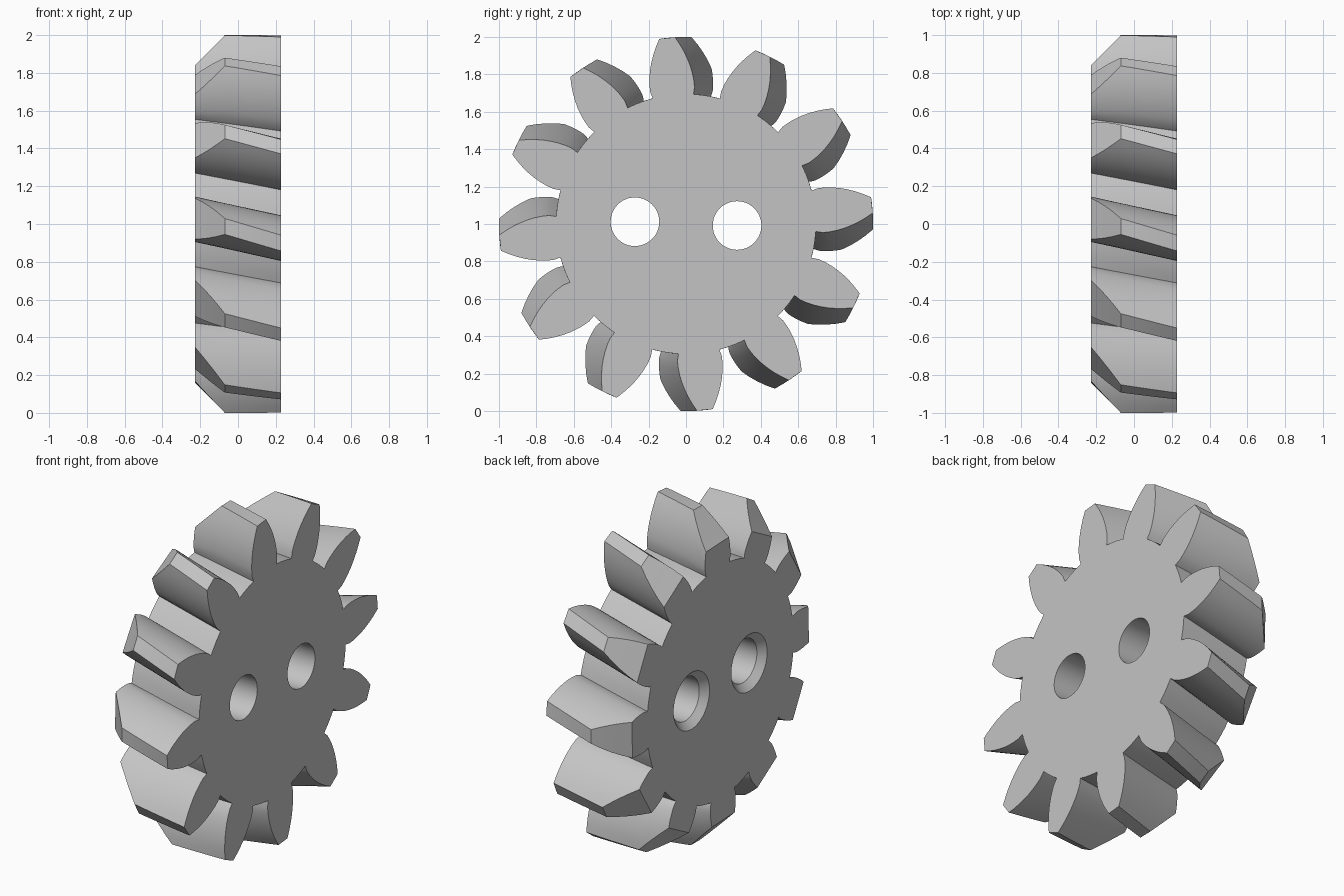
import bpy, bmesh, math
from mathutils import Vector

cube = bpy.data.objects.get("Cube")
if cube:
    bpy.data.objects.remove(cube, do_unlink=True)

TEETH = 12
HALF = 0.228          # half of the gear thickness
ROOT, TIP = 0.695, 1.0
BEVEL_X, BEVEL_TIP = -0.07, 0.843
TWIST = 0.135         # helix angle across the thickness
START = math.radians(95.8)
FLANK = 8             # samples along each tooth flank

grey = bpy.data.materials.new("light_grey")
grey.use_nodes = True
grey.diffuse_color = (0.55, 0.55, 0.55, 1)
grey.node_tree.nodes["Principled BSDF"].inputs["Base Color"].default_value = (0.55, 0.55, 0.55, 1)


def polar(x, r, a):
    return Vector((x, r * math.cos(a), 1 + r * math.sin(a)))


def half_angle(r):
    """Half the angular width of a tooth at radius r."""
    d = r - 0.745
    return math.asin((0.12 - (1.2 if d > 0 else 4) * d * d) / r)


def section(x):
    """Gear outline at depth x, turned by the helix and cut by the bevel."""
    t = max(0, (BEVEL_X - x) / (BEVEL_X + HALF))
    tip = TIP + (BEVEL_TIP - TIP) * t
    turn = START - TWIST * (HALF - x) / (2 * HALF)
    radii = [ROOT + (tip - ROOT) * i / FLANK for i in range(FLANK + 1)]
    pitch = math.tau / TEETH
    points = []
    for k in range(TEETH):
        a = turn + k * pitch
        points += [polar(x, r, a - half_angle(r)) for r in radii]
        points += [polar(x, r, a + half_angle(r)) for r in reversed(radii)]
        # root land up to the next tooth
        h = half_angle(ROOT)
        points += [polar(x, ROOT, a + h + (pitch - 2 * h) * f / 3) for f in (1, 2)]
    return points


def loft(name, rings):
    """Closed solid through a list of equal-length point rings."""
    bm = bmesh.new()
    loops = [[bm.verts.new(p) for p in ring] for ring in rings]
    n = len(loops[0])
    for lo, hi in zip(loops, loops[1:]):
        for i in range(n):
            j = (i + 1) % n
            bm.faces.new((lo[i], lo[j], hi[j], hi[i]))
    bm.faces.new(loops[0])
    bm.faces.new(loops[-1])
    bmesh.ops.recalc_face_normals(bm, faces=bm.faces)
    mesh = bpy.data.meshes.new(name)
    bm.to_mesh(mesh)
    bm.free()
    obj = bpy.data.objects.new(name, mesh)
    bpy.context.collection.objects.link(obj)
    mesh.materials.append(grey)
    return obj


def circle(x, r, cy, cz, n=48):
    return [(x, cy + r * math.cos(math.tau * i / n), cz + r * math.sin(math.tau * i / n))
            for i in range(n)]


# Toothed wheel: straight-topped part, then the bevelled part
stations = [HALF + (BEVEL_X - HALF) * i / 4 for i in range(5)]
stations += [BEVEL_X - (BEVEL_X + HALF) * i / 4 for i in range(1, 5)]
gear = loft("helical_gear", [section(x) for x in stations])

# Two through holes with a countersink on the bevelled side
bpy.context.view_layer.objects.active = gear
for side in (-1, 1):
    cy, cz = side * 0.273, 1.002 - side * 0.01
    profile = ((-0.3, 0.242), (-HALF + 0.04, 0.13), (0.3, 0.13))
    cutter = loft("hole_cutter", [circle(x, r, cy, cz) for x, r in profile])
    cutter.hide_render = True
    mod = gear.modifiers.new("hole", "BOOLEAN")
    mod.operation = "DIFFERENCE"
    mod.solver = "EXACT"
    mod.object = cutter
    bpy.ops.object.modifier_apply(modifier=mod.name)
    bpy.data.objects.remove(cutter, do_unlink=True)

# Smooth flanks and bores, crisp edges
bpy.ops.object.select_all(action="DESELECT")
gear.select_set(True)
bpy.ops.object.shade_smooth_by_angle(angle=math.radians(28))
